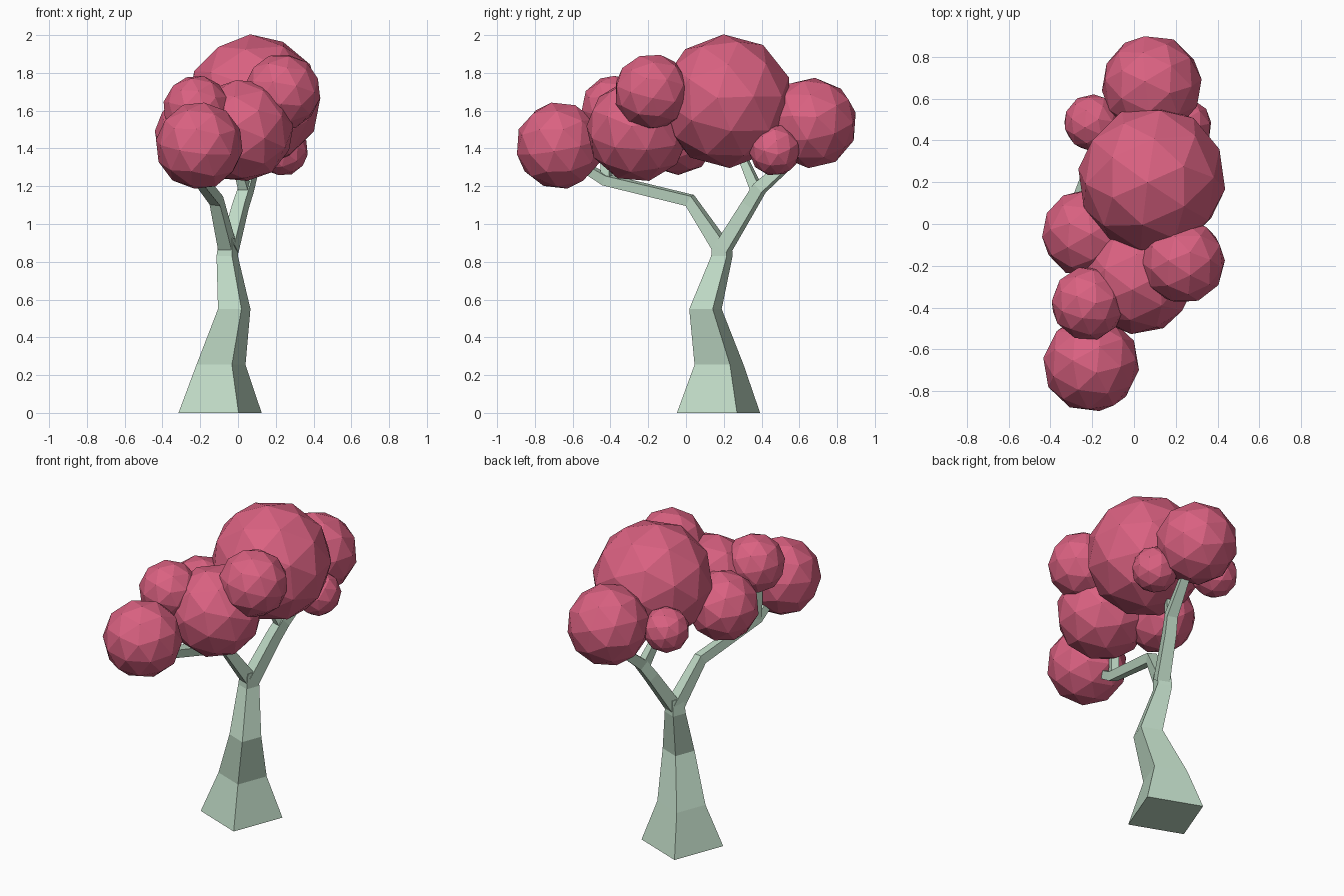
import bpy, bmesh, math, random
from mathutils import Vector, Euler

if "Cube" in bpy.data.objects:
    bpy.data.objects.remove(bpy.data.objects["Cube"])

random.seed(4)


def material(name, color):
    m = bpy.data.materials.new(name)
    m.diffuse_color = (*color, 1)
    m.use_nodes = True
    m.node_tree.nodes["Principled BSDF"].inputs["Base Color"].default_value = m.diffuse_color
    return m


bark = material("bark", (0.53, 0.71, 0.57))
leaf = material("blossom", (0.70, 0.12, 0.22))


def finish(bm, name, mat):
    bmesh.ops.recalc_face_normals(bm, faces=bm.faces)
    me = bpy.data.meshes.new(name)
    bm.to_mesh(me)
    bm.free()
    me.materials.append(mat)
    ob = bpy.data.objects.new(name, me)
    bpy.context.collection.objects.link(ob)


def limb(name, points, level=False):
    """Tapered four-sided tube through (x, y, z, radius) points."""
    bm = bmesh.new()
    path = [Vector(p[:3]) for p in points]
    rings = []
    for i, c in enumerate(path):
        t = path[min(i + 1, len(path) - 1)] - path[max(i - 1, 0)]
        up = Vector((0, 0, 1))
        q = up.rotation_difference(up if level else t.normalized())
        ring = []
        for k in range(4):
            a = math.radians(24 + 90 * k)
            offset = Vector((math.cos(a), math.sin(a), 0)) * points[i][3]
            ring.append(bm.verts.new(c + q @ offset))
        rings.append(ring)
    for a, b in zip(rings, rings[1:]):
        for k in range(4):
            n = (k + 1) % 4
            bm.faces.new((a[k], a[n], b[n], b[k]))
    bm.faces.new(rings[0])
    bm.faces.new(rings[-1])
    finish(bm, name, bark)


# Trunk with flared base
limb("trunk", [(-.095, .172, 0, .241), (-.09, .175, .255, .142),
               (-.02, .103, .55, .094), (-.057, .19, .83, .062),
               (-.05, .19, .925, .055)], level=True)

# Long front branch with its twig
limb("front_branch", [(-.055, .19, .87, .055), (-.115, .02, 1.125, .042),
                      (-.20, -.43, 1.235, .038), (-.21, -.60, 1.34, .03)])
limb("front_twig", [(-.20, -.42, 1.235, .035), (-.21, -.43, 1.48, .028)])

# Back branch with its stub
limb("back_branch", [(-.045, .195, .87, .055), (.015, .335, 1.10, .048),
                     (.045, .39, 1.19, .045), (.09, .56, 1.34, .035),
                     (.09, .62, 1.43, .03)])
limb("back_twig", [(.04, .38, 1.17, .04), (-.005, .31, 1.33, .03)])

# Foliage clumps: x, y, z, radius
clumps = [
    (.085, .215, 1.65, .355), (.085, .665, 1.535, .242),
    (-.20, .485, 1.51, .137), (.235, .47, 1.39, .137),
    (-.205, -.67, 1.415, .233), (-.22, -.38, 1.61, .178),
    (-.23, -.045, 1.47, .212), (.02, -.255, 1.495, .275),
    (.235, -.18, 1.70, .203)]
for i, (x, y, z, r) in enumerate(clumps):
    bm = bmesh.new()
    bmesh.ops.create_icosphere(bm, subdivisions=2, radius=r)
    turn = Euler([random.uniform(0, 6.28) for _ in range(3)]).to_matrix()
    bmesh.ops.rotate(bm, verts=bm.verts, matrix=turn)
    bmesh.ops.translate(bm, verts=bm.verts, vec=(x, y, z))
    finish(bm, f"foliage_clump_{i + 1}", leaf)
